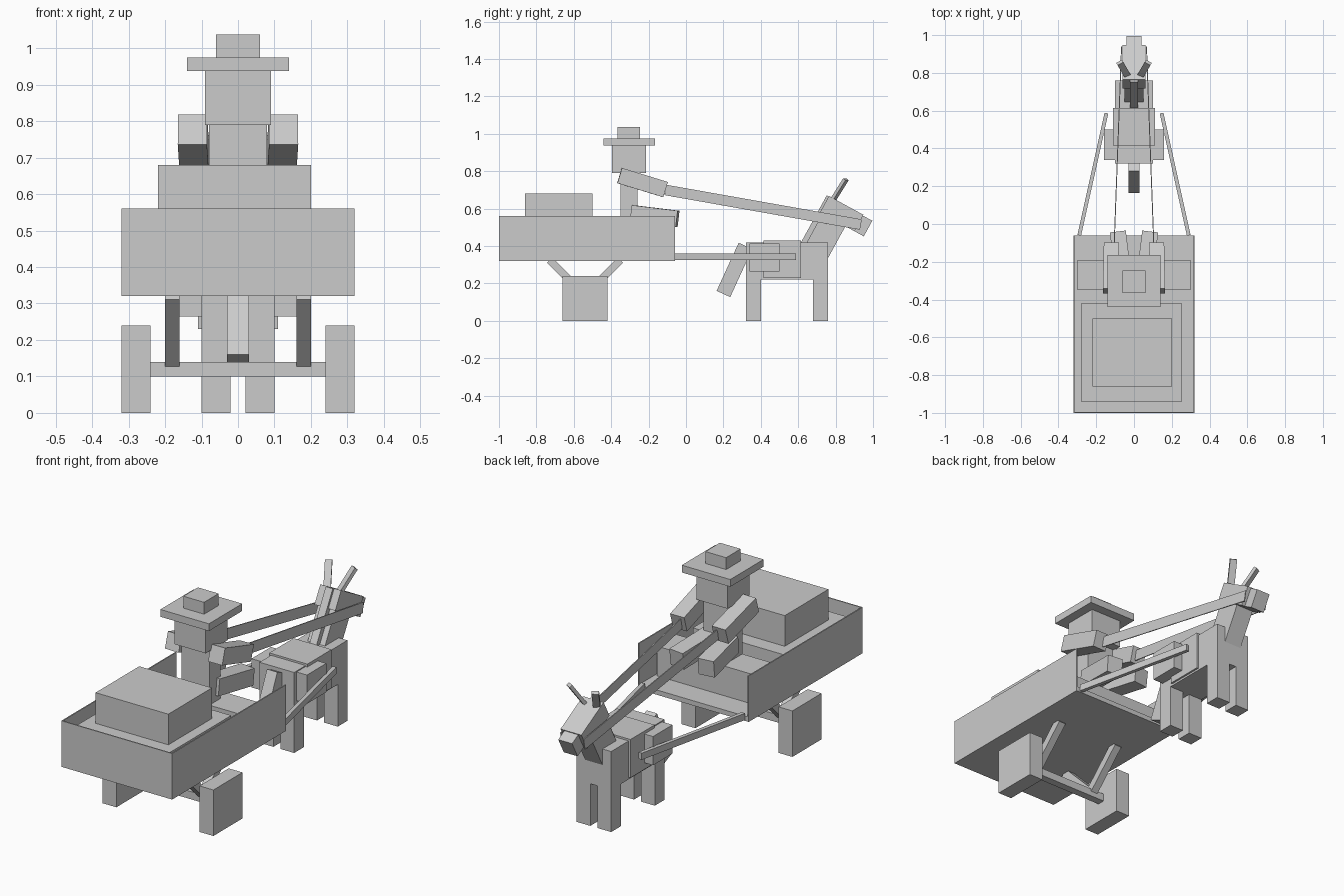
import bpy
from mathutils import Vector, Matrix

grey = bpy.data.materials.new("plain grey")
grey.diffuse_color = (0.6, 0.6, 0.6, 1)

CUBE_FACES = [(0, 1, 3, 2), (4, 6, 7, 5), (0, 4, 5, 1), (2, 3, 7, 6), (0, 2, 6, 4), (1, 5, 7, 3)]


def make(name, verts, faces):
    me = bpy.data.meshes.new(name)
    me.from_pydata([tuple(v) for v in verts], [], faces)
    me.materials.append(grey)
    ob = bpy.data.objects.new(name, me)
    bpy.context.collection.objects.link(ob)
    return ob


def box(name, x0, x1, y0, y1, z0, z1):
    """Axis-aligned block from its limits."""
    return make(name, [(x, y, z) for x in (x0, x1) for y in (y0, y1) for z in (z0, z1)], CUBE_FACES)


def bar(name, a, b, w, h):
    """Rectangular bar from a to b: w is sideways, h is across in the upright plane."""
    a, b = Vector(a), Vector(b)
    d = (b - a).normalized()
    side = d.cross(Vector((0, 0, 1))).normalized()
    up = side.cross(d)
    verts = [p + side * (i * w / 2) + up * (j * h / 2) for i in (-1, 1) for p in (a, b) for j in (-1, 1)]
    return make(name, verts, CUBE_FACES)


def pitched(name, hw, n0, n1, t0, t1):
    """Block in the tilted frame of neck and head: n runs forward-down, t runs up the neck."""
    n, t = Vector((0, 0.877, -0.48)), Vector((0, 0.48, 0.877))
    verts = [Vector((x, 0, 0)) + n * i + t * j for x in (-hw, hw) for i in (n0, n1) for j in (t0, t1)]
    return make(name, verts, CUBE_FACES)


# Cart body, open at the top and front
box("cart_floor", -0.32, 0.32, -1, -0.06, 0.32, 0.345)
box("cart_back", -0.32, 0.32, -1, -0.994, 0.32, 0.56)
box("cart_load", -0.28, 0.255, -0.94, -0.42, 0.345, 0.52)
box("cart_load_top", -0.22, 0.2, -0.86, -0.5, 0.52, 0.68)
box("seat", -0.3, 0.3, -0.35, -0.19, 0.345, 0.5)
box("axle", -0.24, 0.24, -0.56, -0.52, 0.1, 0.14)

# Driver trunk, head and hat
box("driver_torso", -0.08, 0.08, -0.35, -0.26, 0.5, 0.8)
box("driver_head", -0.09, 0.09, -0.395, -0.215, 0.79, 0.94)
box("hat_brim", -0.14, 0.14, -0.44, -0.165, 0.937, 0.975)
box("hat_crown", -0.06, 0.06, -0.365, -0.245, 0.975, 1.037)

# Horse trunk, blanket and tail
box("horse_body", -0.1, 0.1, 0.32, 0.76, 0.22, 0.42)
box("blanket", -0.11, 0.11, 0.415, 0.615, 0.23, 0.43)
bar("tail", (0, 0.2, 0.144), (0, 0.318, 0.401), 0.06, 0.08)

# Horse neck, mane, head and muzzle
pitched("neck", 0.05, 0.365, 0.505, 0.62, 0.88)
pitched("mane", 0.02, 0.338, 0.37, 0.64, 0.95)
pitched("horse_head", 0.06, 0.35, 0.56, 0.853, 0.953)
pitched("muzzle", 0.04, 0.56, 0.617, 0.853, 0.948)

# Paired parts on both sides
for s, tag in ((-1, "left"), (1, "right")):
    def pair(name, x0, x1, *rest):
        box(tag + "_" + name, min(s * x0, s * x1), max(s * x0, s * x1), *rest)

    pair("cart_side", 0.314, 0.32, -1, -0.06, 0.32, 0.56)
    pair("wheel", 0.24, 0.32, -0.66, -0.42, 0, 0.24)
    pair("hind_leg", 0.02, 0.1, 0.32, 0.4, 0, 0.22)
    pair("fore_leg", 0.02, 0.1, 0.68, 0.76, 0, 0.22)
    pair("saddle_bag", 0.1, 0.16, 0.34, 0.5, 0.265, 0.415)
    # Axle struts leaning back and forward
    for k in (-1, 1):
        bar(tag + "_strut", (s * 0.18, -0.54 + k * 0.005, 0.14), (s * 0.18, -0.54 + k * 0.19, 0.325), 0.04, 0.04)
    bar(tag + "_shaft", (s * 0.29, -0.06, 0.343), (s * 0.146, 0.587, 0.343), 0.02, 0.035)
    # Driver limbs and reins
    bar(tag + "_thigh", (s * 0.055, -0.29, 0.575), (s * 0.085, -0.045, 0.545), 0.085, 0.088)
    bar(tag + "_arm", (s * 0.125, -0.355, 0.777), (s * 0.12, -0.11, 0.702), 0.08, 0.085)
    bar(tag + "_rein", (s * 0.105, -0.11, 0.7), (s * 0.066, 0.935, 0.515), 0.005, 0.056)
    bar(tag + "_ear", (s * 0.035, 0.785, 0.645), (s * 0.075, 0.855, 0.757), 0.035, 0.018)
